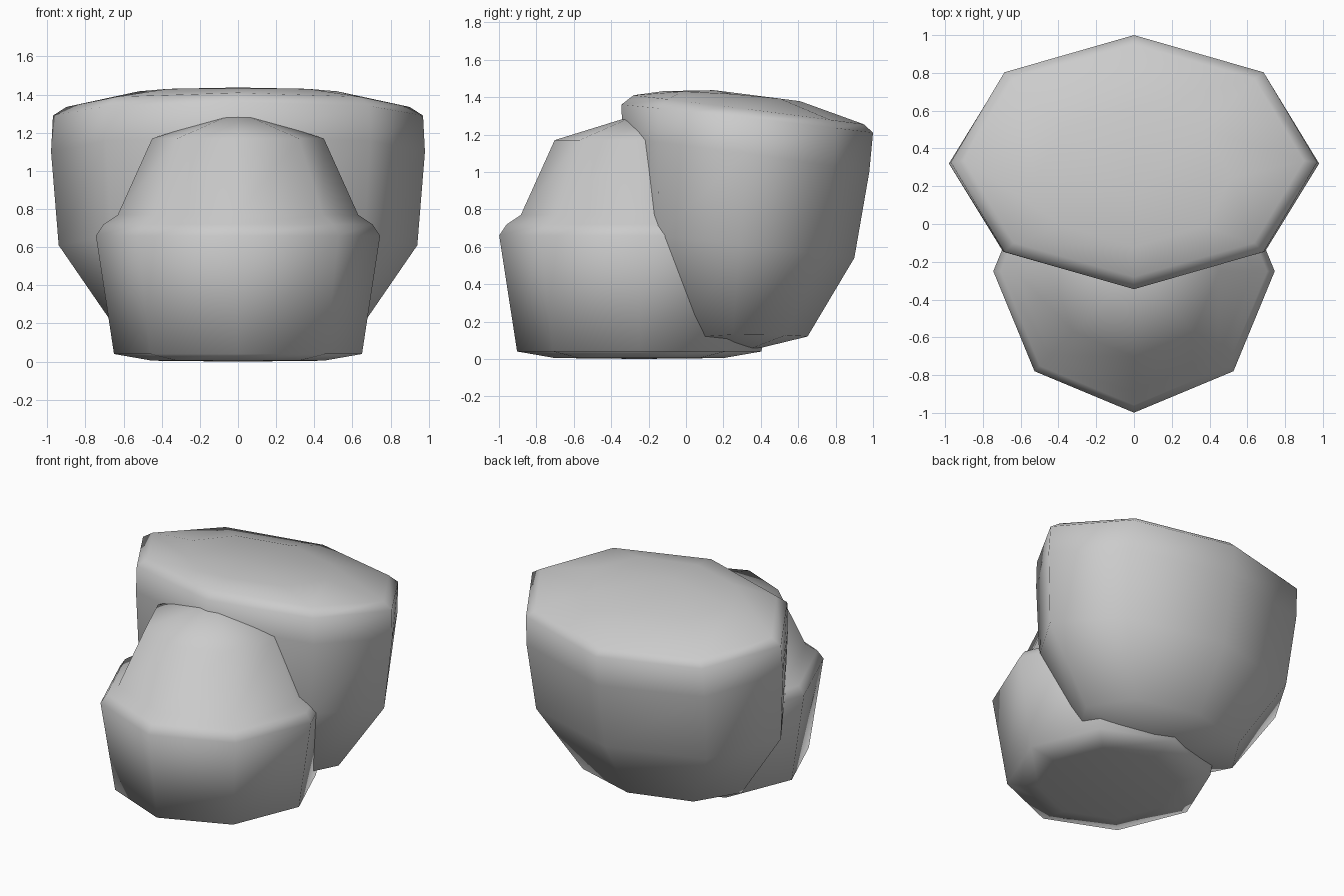
import bpy, bmesh, math

if "Cube" in bpy.data.objects:
    bpy.data.objects.remove(bpy.data.objects["Cube"])

SIDES = 8


def loft(name, rings, bottom, top):
    """Rings: (half width, y front, y back, z front, z side, z back)."""
    bm = bmesh.new()
    loops = []
    for rx, yf, yb, zf, zs, zb in rings:
        loop = []
        for i in range(SIDES):
            a = 2 * math.pi * i / SIDES
            c, s = math.cos(a), math.sin(a)
            z = zs + (zb - zf) / 2 * s + ((zf + zb) / 2 - zs) * s * s
            loop.append(bm.verts.new((rx * c, (yf + yb) / 2 + (yb - yf) / 2 * s, z)))
        loops.append(loop)
    for lo, hi in zip(loops, loops[1:]):
        for i in range(SIDES):
            j = (i + 1) % SIDES
            bm.faces.new((lo[i], lo[j], hi[j], hi[i]))
    # end caps as shallow fans
    for loop, tip in ((loops[0], bottom), (loops[-1], top)):
        v = bm.verts.new((0, tip[0], tip[1]))
        for i in range(SIDES):
            bm.faces.new((loop[i], loop[(i + 1) % SIDES], v))
    bmesh.ops.recalc_face_normals(bm, faces=bm.faces)
    for f in bm.faces:
        f.smooth = True
    mesh = bpy.data.meshes.new(name)
    bm.to_mesh(mesh)
    bm.free()
    ob = bpy.data.objects.new(name, mesh)
    bpy.context.collection.objects.link(ob)
    return ob


# Small front boulder: round, level rings
front = [(0.45, 0.005), (0.65, 0.04), (0.745, 0.66), (0.705, 0.72),
         (0.63, 0.77), (0.45, 1.17)]
loft("front_boulder",
     [(r, -0.25 - r * 1.005, -0.25 + r * 1.005, z, z, z) for r, z in front],
     (-0.25, 0.0), (-0.25, 1.31))

# Large back boulder: oval rings with a top that slopes to the back
loft("back_boulder", [
    (0.61, -0.15, 0.65, 0.10, 0.13, 0.12),
    (0.94, -0.33, 0.90, 0.68, 0.61, 0.54),
    (0.98, -0.34, 0.98, 1.18, 1.10, 1.00),
    (0.97, -0.345, 1.00, 1.36, 1.29, 1.21),
    (0.90, -0.28, 0.95, 1.41, 1.335, 1.255),
    (0.52, -0.12, 0.61, 1.432, 1.417, 1.378),
], (0.28, 0.03), (0.15, 1.437))
